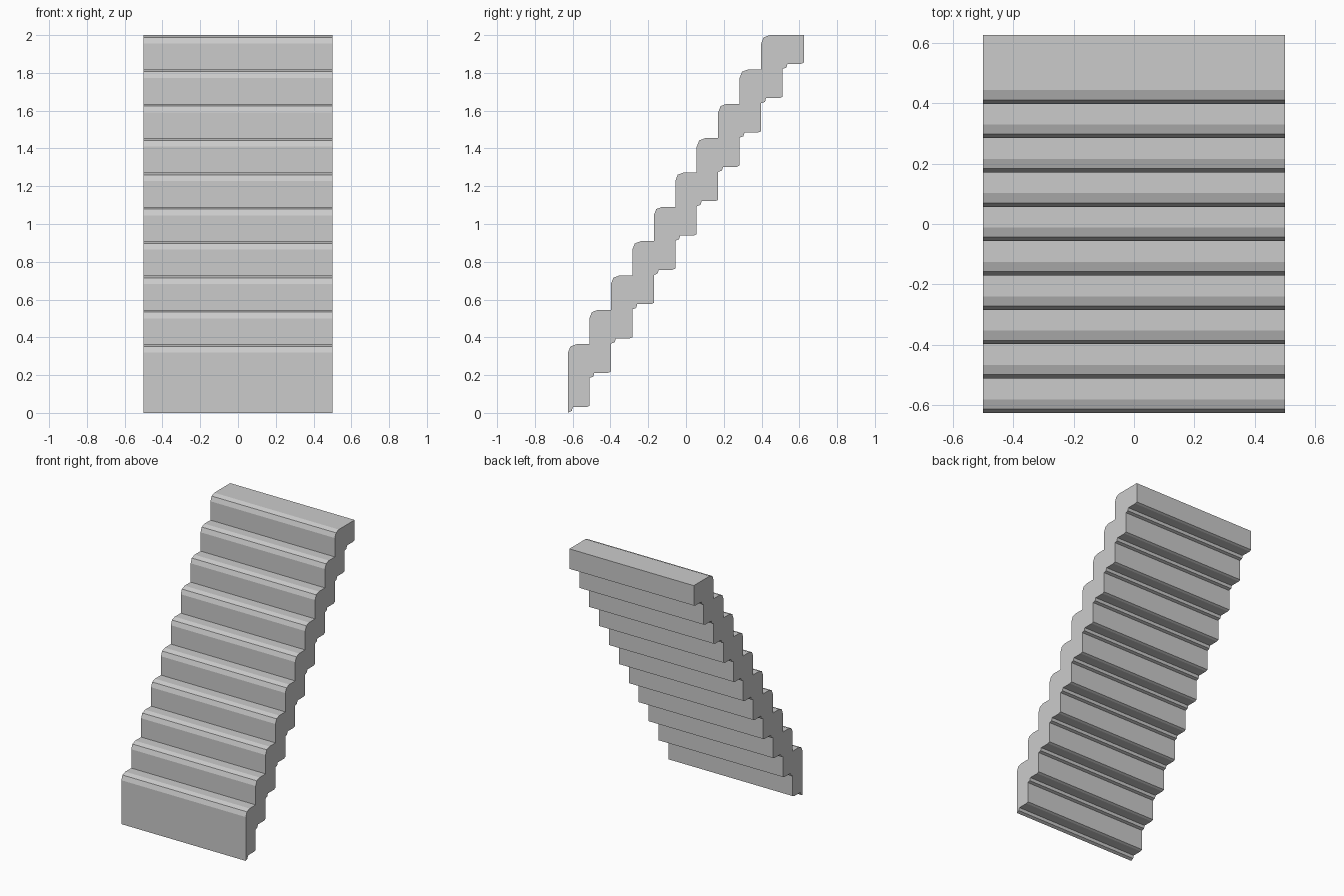
import bpy, bmesh

if "Cube" in bpy.data.objects:
    bpy.data.objects.remove(bpy.data.objects["Cube"])

STEPS = 10
RUN, RISE = 1.25 / 11, 2.0 / 11
HALF_WIDTH, FRONT = 0.5, -0.625

# Side outline (y, z): treads with two-facet rounded nosings going up
nosing = [(0, -0.045), (0.013, -0.012), (0.045, 0)]
outline = []
for i in range(STEPS):
    y, z = FRONT + i * RUN, (i + 2) * RISE
    outline.append((y, z - RISE if i else 0))
    outline += [(y + dy, z + dz) for dy, dz in nosing]
outline.append((-FRONT, 2.0))

# Underside coming back down, each step with a small lip at its front
lip = [(RUN, 0.037), (0.098, 0.030), (0.026, 0.030), (0.020, 0.010), (0, 0.003)]
for i in reversed(range(STEPS + 1)):
    y, z = FRONT + i * RUN, i * RISE
    points = lip if i else lip[:-1]
    outline += [(y + dy, z + dz) for dy, dz in points]

# Extrude the outline across the width
bm = bmesh.new()
side = bm.faces.new([bm.verts.new((-HALF_WIDTH, y, z)) for y, z in outline])
ext = bmesh.ops.extrude_face_region(bm, geom=[side])
moved = [g for g in ext["geom"] if isinstance(g, bmesh.types.BMVert)]
bmesh.ops.translate(bm, verts=moved, vec=(2 * HALF_WIDTH, 0, 0))
if not any(len(f.verts) == len(outline) and f.calc_center_median().x < 0 for f in bm.faces):
    bmesh.ops.holes_fill(bm, edges=bm.edges[:])
bmesh.ops.recalc_face_normals(bm, faces=bm.faces[:])

mesh = bpy.data.meshes.new("stair_flight")
bm.to_mesh(mesh)
bm.free()
stairs = bpy.data.objects.new("stair_flight", mesh)
bpy.context.collection.objects.link(stairs)

# Plain grey concrete
grey = bpy.data.materials.new("concrete grey")
grey.diffuse_color = (0.6, 0.6, 0.6, 1)
grey.use_nodes = True
grey.node_tree.nodes["Principled BSDF"].inputs["Base Color"].default_value = grey.diffuse_color
mesh.materials.append(grey)
